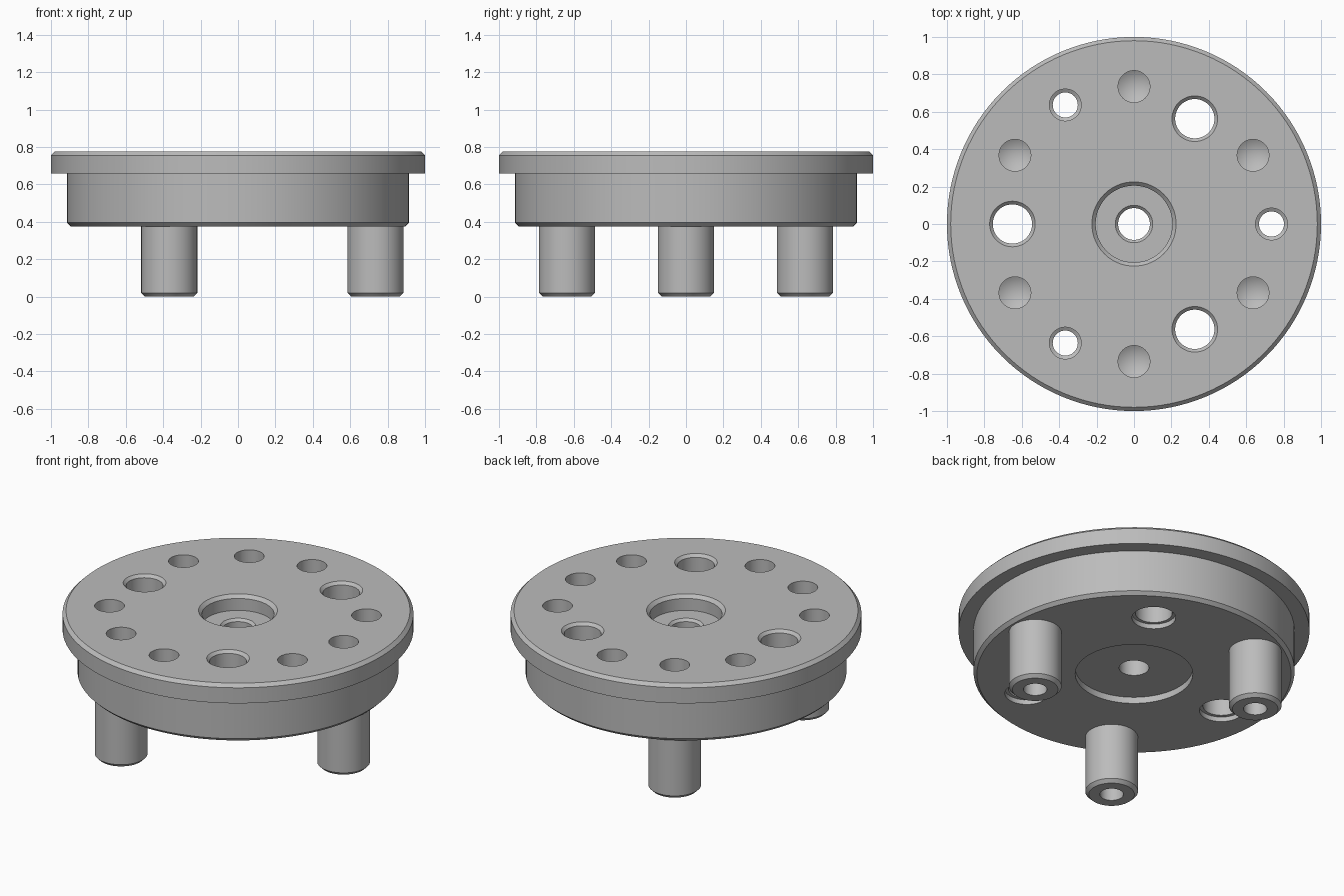
import bpy
import bmesh
from math import cos, sin, pi, radians

cube = bpy.data.objects.get("Cube")
if cube:
    bpy.data.objects.remove(cube, do_unlink=True)

metal = bpy.data.materials.new("light_grey_metal")
metal.use_nodes = True
GREY = (0.5, 0.5, 0.5, 1)
metal.diffuse_color = GREY
metal.node_tree.nodes["Principled BSDF"].inputs["Base Color"].default_value = GREY

TOP, LIP, BASE = 0.775, 0.657, 0.375   # main heights of the plate
CHAMFER = 0.02


def lathe(name, profile, segments, location=(0, 0, 0), closed=False):
    """Spin an (r, z) outline around the z axis; closed outlines become rings."""
    bm = bmesh.new()
    rings = []
    for r, z in profile:
        if r == 0:
            rings.append([bm.verts.new((0, 0, z))] * segments)
        else:
            rings.append([bm.verts.new((r * cos(2 * pi * i / segments),
                                        r * sin(2 * pi * i / segments), z))
                          for i in range(segments)])
    pairs = list(zip(rings, rings[1:]))
    if closed:
        pairs.append((rings[-1], rings[0]))
    for a, b in pairs:
        for i in range(segments):
            j = (i + 1) % segments
            corners = list(dict.fromkeys((a[i], a[j], b[j], b[i])))
            bm.faces.new(corners)
    bmesh.ops.recalc_face_normals(bm, faces=bm.faces)
    mesh = bpy.data.meshes.new(name)
    bm.to_mesh(mesh)
    bm.free()
    mesh.materials.append(metal)
    obj = bpy.data.objects.new(name, mesh)
    obj.location = location
    bpy.context.collection.objects.link(obj)
    return obj


def activate(obj):
    bpy.ops.object.select_all(action="DESELECT")
    obj.select_set(True)
    bpy.context.view_layer.objects.active = obj


def polar(radius, degrees):
    return (radius * cos(radians(degrees)), radius * sin(radians(degrees)), 0)


# Flanged plate with stepped centre bore and shallow underside recess
plate = lathe("flanged_plate", [
    (0.085, 0.415), (0.335, 0.415), (0.335, BASE),
    (0.915 - CHAMFER, BASE), (0.915, BASE + CHAMFER), (0.915, LIP),
    (1, LIP), (1, TOP - CHAMFER), (1 - CHAMFER, TOP),
    (0.225, TOP), (0.205, TOP - CHAMFER), (0.205, 0.68),
    (0.1, 0.68), (0.085, 0.665)], 128, closed=True)

# Outlines of the three kinds of hole, each overshooting the plate
OVER, UNDER = TOP + 0.05, BASE - 0.05
blind_hole = [(0, OVER), (0.085, OVER), (0.085, 0.525), (0, 0.475)]
pin_hole = [(0, OVER), (0.085, OVER), (0.085, 0.525), (0.067, 0.514),
            (0.067, UNDER), (0, UNDER)]
bolt_hole = [(0, OVER), (0.122, OVER), (0.122, TOP), (0.105, TOP - 0.017),
             (0.105, BASE + 0.03), (0.125, BASE + 0.03), (0.125, UNDER), (0, UNDER)]

cutters = []
for k in range(6):
    cutters.append(lathe("blind_hole_cutter", blind_hole, 48, polar(0.735, 30 + 60 * k)))
for k in range(3):
    cutters.append(lathe("pin_hole_cutter", pin_hole, 48, polar(0.735, 120 * k)))
    cutters.append(lathe("bolt_hole_cutter", bolt_hole, 48, polar(0.65, 60 + 120 * k)))

activate(plate)
for cutter in cutters:
    cutter.hide_render = True
    cut = plate.modifiers.new("hole", "BOOLEAN")
    cut.operation = "DIFFERENCE"
    cut.solver = "EXACT"
    cut.object = cutter
    bpy.ops.object.modifier_apply(modifier=cut.name)
for cutter in cutters:
    bpy.data.objects.remove(cutter, do_unlink=True)

# Hollow pins below the plate
parts = [plate]
for k, place in enumerate(("left", "back_right", "front_right")):
    parts.append(lathe(place + "_pin", [
        (0.067, BASE), (0.067, 0), (0.15 - CHAMFER, 0),
        (0.15, CHAMFER), (0.15, BASE)], 64, polar(0.735, 120 * k), closed=True))

for part in parts:
    activate(part)
    bpy.ops.object.shade_smooth_by_angle(angle=radians(25))
